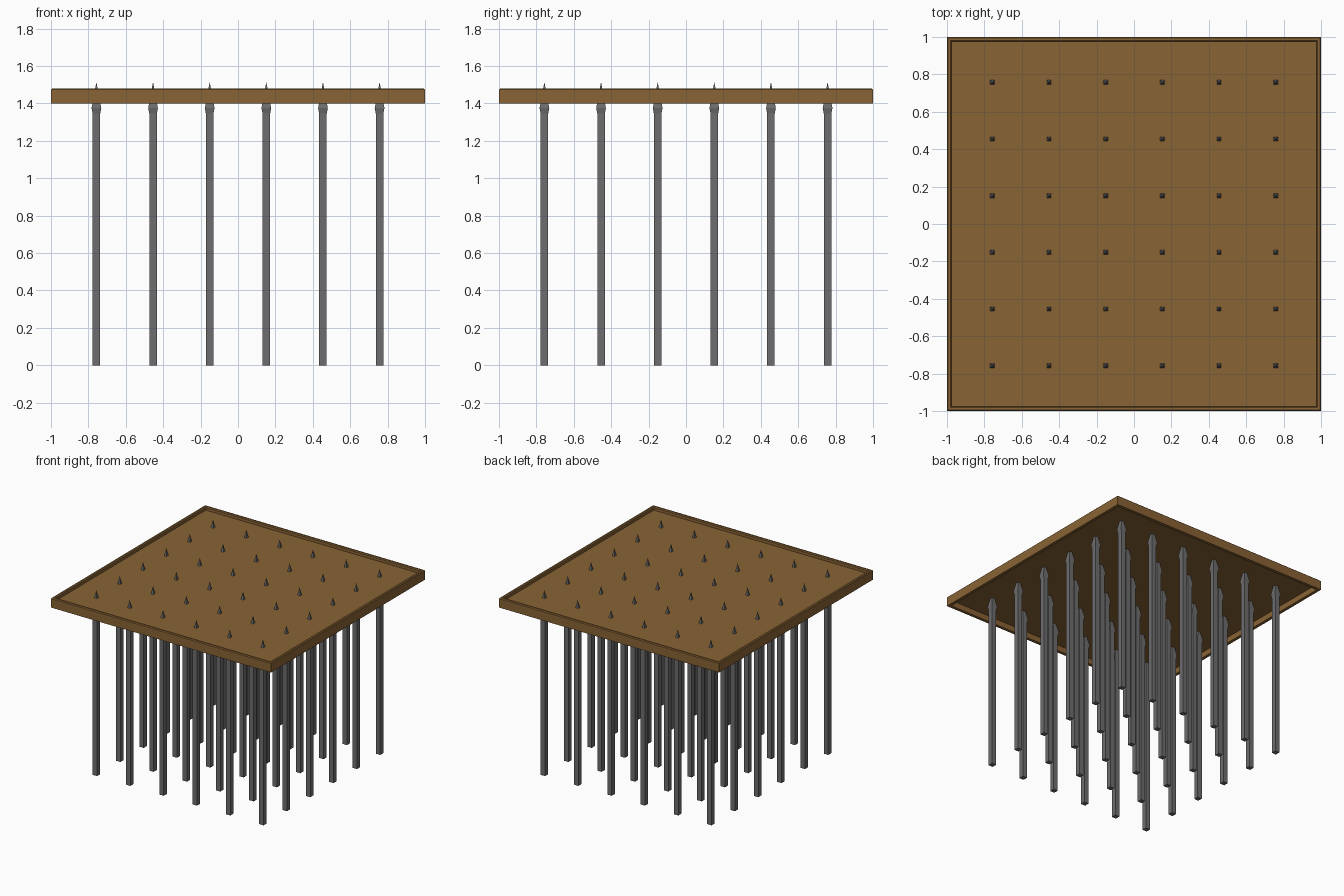
import bpy, bmesh

if "Cube" in bpy.data.objects:
    bpy.data.objects.remove(bpy.data.objects["Cube"])


def material(name, rgb):
    m = bpy.data.materials.new(name)
    m.diffuse_color = (*rgb, 1)
    m.use_nodes = True
    m.node_tree.nodes["Principled BSDF"].inputs["Base Color"].default_value = m.diffuse_color
    return m


wood = material("brown wood", (0.25, 0.125, 0.035))
iron = material("grey iron", (0.155, 0.155, 0.16))


def square_loft(name, profile, mat, cap=True, closed=False):
    """Stack square rings given as (half width, z); optionally close the loop of rings."""
    bm = bmesh.new()
    rings = []
    for h, z in profile:
        if h == 0:
            rings.append([bm.verts.new((0, 0, z))] * 4)
        else:
            rings.append([bm.verts.new((sx * h, sy * h, z))
                          for sx, sy in ((-1, -1), (1, -1), (1, 1), (-1, 1))])
    pairs = list(zip(rings, rings[1:]))
    if closed:
        pairs.append((rings[-1], rings[0]))
    for a, b in pairs:
        for i in range(4):
            j = (i + 1) % 4
            bm.faces.new(list(dict.fromkeys((a[i], a[j], b[j], b[i]))))
    if cap:
        bm.faces.new(rings[0][::-1])
        if profile[-1][0]:
            bm.faces.new(rings[-1])
    bmesh.ops.recalc_face_normals(bm, faces=bm.faces)
    me = bpy.data.meshes.new(name)
    bm.to_mesh(me)
    bm.free()
    me.materials.append(mat)
    ob = bpy.data.objects.new(name, me)
    bpy.context.collection.objects.link(ob)
    return ob


# Raised rim around the board, with a small chamfer on top
square_loft("board_rim", [(1.0, 1.40), (1.0, 1.474), (0.994, 1.48), (0.981, 1.48),
                          (0.975, 1.474), (0.975, 1.40)], wood, cap=False, closed=True)

# Thin recessed panel inside the rim
square_loft("board_panel", [(0.976, 1.447), (0.976, 1.452)], wood)

# Spike: square shaft, flared collar, pointed tip through the panel
spike = square_loft("spike", [(0.02, 0), (0.02, 1.345), (0.026, 1.375), (0.0, 1.515)], iron)
spots = [(-0.757 + 0.3028 * i, -0.757 + 0.3028 * j) for i in range(6) for j in range(6)]
spike.location = (*spots[0], 0)
for x, y in spots[1:]:
    ob = bpy.data.objects.new("spike", spike.data)
    ob.location = (x, y, 0)
    bpy.context.collection.objects.link(ob)
